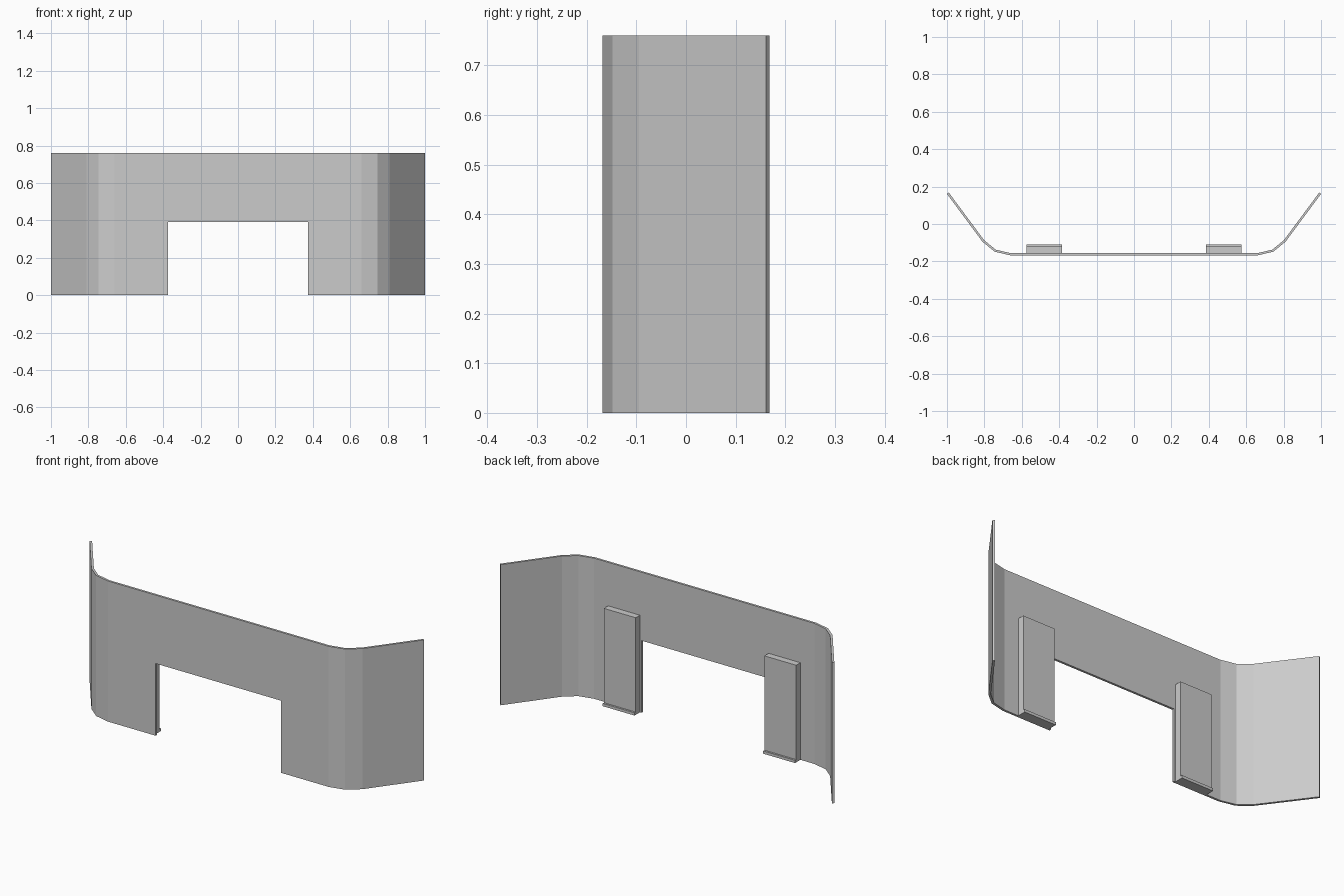
import bpy
import bmesh

cube = bpy.data.objects.get("Cube")
if cube:
    bpy.data.objects.remove(cube, do_unlink=True)

HEIGHT = 0.76
OPENING_TOP = 0.39
OPENING_HALF = 0.375
THICKNESS = 0.012

grey = bpy.data.materials.new("light_grey")
grey.use_nodes = True
colour = (0.6, 0.6, 0.6, 1)
grey.diffuse_color = colour
grey.node_tree.nodes["Principled BSDF"].inputs["Base Color"].default_value = colour


def add_object(name, bm):
    mesh = bpy.data.meshes.new(name)
    bm.to_mesh(mesh)
    bm.free()
    mesh.materials.append(grey)
    obj = bpy.data.objects.new(name, mesh)
    bpy.context.collection.objects.link(obj)
    return obj


def add_box(name, low, high):
    bm = bmesh.new()
    bmesh.ops.create_cube(bm, size=1)
    for v in bm.verts:
        v.co = [h if c > 0 else l for c, l, h in zip(v.co, low, high)]
    return add_object(name, bm)


# Folded front panel: plan outline swept upward, with the doorway left open
half = [(OPENING_HALF, -0.168), (0.66, -0.168), (0.745, -0.148),
        (0.81, -0.095), (1.0, 0.161)]
outline = [(-x, y) for x, y in reversed(half)] + half
levels = (0, OPENING_TOP, HEIGHT)
bm = bmesh.new()
grid = [[bm.verts.new((x, y, z)) for z in levels] for x, y in outline]
for left, right in zip(grid, grid[1:]):
    for i in range(2):
        in_opening = left[0].co.x < 0 < right[0].co.x and i == 0
        if not in_opening:
            bm.faces.new((left[i], right[i], right[i + 1], left[i + 1]))
bmesh.ops.delete(bm, geom=[v for v in bm.verts if not v.link_faces], context='VERTS')
panel = add_object("folded_panel", bm)
solid = panel.modifiers.new("thickness", 'SOLIDIFY')
solid.thickness = THICKNESS
solid.offset = -1
solid.use_even_offset = True

# Backing block and foot lip behind each leg
for side, sign in (("left", 1), ("right", -1)):
    x0, x1 = sorted((sign * 0.385, sign * 0.575))
    add_box(side + "_backing_block", (x0, -0.158, 0.015), (x1, -0.12, 0.525))
    add_box(side + "_foot_lip", (x0, -0.158, 0), (x1, -0.11, 0.015))
